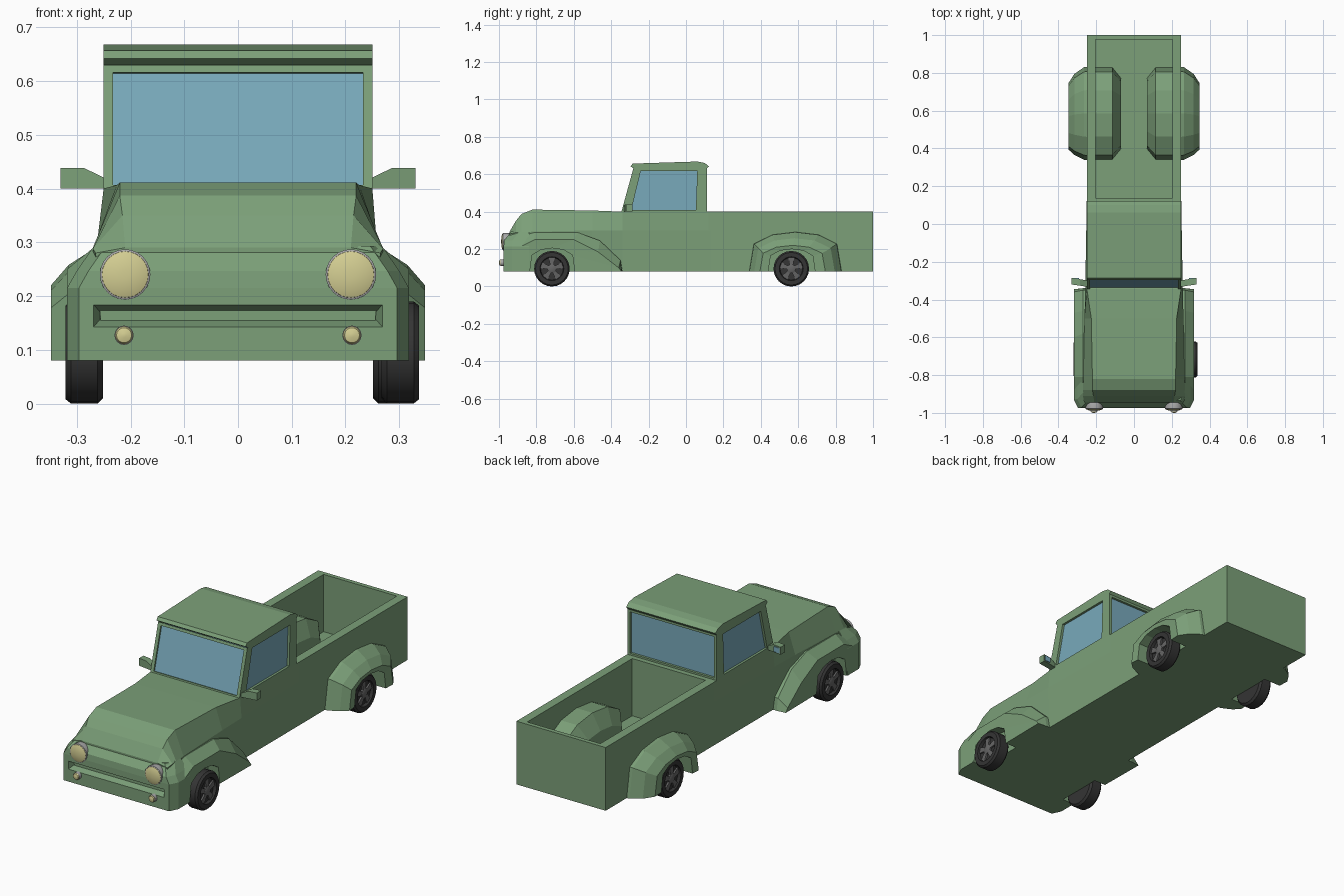
import bpy, bmesh, math
from mathutils import Vector

if "Cube" in bpy.data.objects:
    bpy.data.objects.remove(bpy.data.objects["Cube"])


def material(name, *rgb):
    m = bpy.data.materials.new(name)
    m.use_nodes = True
    m.diffuse_color = (*rgb, 1)
    m.node_tree.nodes["Principled BSDF"].inputs["Base Color"].default_value = (*rgb, 1)
    return m


GREEN = material("green_paint", .2, .35, .19)
GLASS = material("blue_glass", .19, .4, .5)
RUBBER = material("black_rubber", .035, .035, .035)
RIM = material("rim_grey", .13, .13, .13)
CHROME = material("light_grey", .4, .4, .4)
LENS = material("yellow_lens", .66, .62, .29)


def finish(name, bm, *mats, smooth=False):
    bmesh.ops.remove_doubles(bm, verts=bm.verts, dist=.0001)
    bmesh.ops.recalc_face_normals(bm, faces=bm.faces)
    mesh = bpy.data.meshes.new(name)
    bm.to_mesh(mesh)
    bm.free()
    for m in mats:
        mesh.materials.append(m)
    ob = bpy.data.objects.new(name, mesh)
    bpy.context.collection.objects.link(ob)
    if smooth:
        bpy.ops.object.select_all(action="DESELECT")
        ob.select_set(True)
        bpy.context.view_layer.objects.active = ob
        bpy.ops.object.shade_smooth_by_angle(angle=math.radians(35))
    return ob


def loft(name, sections, mat, smooth=False):
    """Closed solid through matching closed sections, capped at both ends."""
    bm = bmesh.new()
    rows = [[bm.verts.new(p) for p in s] for s in sections]
    n = len(rows[0])
    for a, b in zip(rows, rows[1:]):
        for i in range(n):
            j = (i + 1) % n
            bm.faces.new((a[i], a[j], b[j], b[i]))
    bm.faces.new(rows[0])
    bm.faces.new(rows[-1])
    return finish(name, bm, mat, smooth=smooth)


def box(name, x, y, z, mat):
    return loft(name, [[(x[0], y[0], h), (x[1], y[0], h), (x[1], y[1], h), (x[0], y[1], h)]
                       for h in z], mat)


def lathe(name, profile, centre, axis, mat, n=24):
    """Turn (radius, offset) pairs around the x or y axis."""
    c = Vector(centre)
    sections = []
    for r, a in profile:
        ring = []
        for i in range(n):
            t = math.tau * i / n
            u, v = r * math.cos(t), r * math.sin(t)
            ring.append(c + Vector((a, u, v) if axis == "x" else (u, a, v)))
        sections.append(ring)
    return loft(name, sections, mat, smooth=True)


def panel(bm, quad, margins, depth, index=0):
    """Framed quad with a recessed pane; margins are left, right, bottom, top."""
    a, b, c, d = [Vector(p) for p in quad]
    n = (b - a).cross(d - a).normalized()
    l, r, lo, hi = margins

    def at(u, v):
        return a.lerp(b, u).lerp(d.lerp(c, u), v)
    outer = [a, b, c, d]
    rim = [at(l, lo), at(1 - r, lo), at(1 - r, 1 - hi), at(l, 1 - hi)]
    pane = [p - n * depth for p in rim]
    for p, q in ((outer, rim), (rim, pane)):
        for i in range(4):
            j = (i + 1) % 4
            bm.faces.new([bm.verts.new(k) for k in (p[i], p[j], q[j], q[i])])
    bm.faces.new([bm.verts.new(p) for p in pane]).material_index = index


# Arch outline shared by fenders, wheel openings and bed humps
SHAPE = [(-1, 0), (-.9, .7), (-.5, .93), (0, 1), (.5, .93), (.9, .7), (1, 0)]


def arch(x, y, half, height, base=.08):
    return [(x, y + u * half, base + v * height) for u, v in SHAPE]


# Bed: open box with a deep recessed floor
bm = bmesh.new()
W, F, B, LOW, TOP = .25, .12, 1, .08, .4
low = [(-W, F, LOW), (W, F, LOW), (W, B, LOW), (-W, B, LOW)]
top = [(x, y, TOP) for x, y, _ in low]
panel(bm, top, (.09, .09, .02, .025), .29)
bm.faces.new([bm.verts.new(p) for p in low])
for i in range(4):
    j = (i + 1) % 4
    bm.faces.new([bm.verts.new(p) for p in (low[i], low[j], top[j], top[i])])
finish("cargo_bed", bm, GREEN)

# Lower cab and hood: sections along y of (y, top half width, top z, side half width, side z)
stations = [(.13, .25, .4, .25, .3), (-.34, .25, .4, .258, .3), (-.5, .226, .406, .262, .3),
            (-.82, .22, .411, .268, .293), (-.88, .22, .387, .27, .29),
            (-.91, .215, .35, .27, .288), (-.945, .21, .29, .265, .28)]
loft("cab_base_and_hood",
     [[(-.25, y, LOW), (.25, y, LOW), (ws, y, zs), (wt, y, zt), (-wt, y, zt), (-ws, y, zs)]
      for y, wt, zt, ws, zs in stations], GREEN)

# Nose with chamfered corners and a recessed grille slot
levels = [(.08, .318, -.975), (.215, .318, -.975), (.247, .3, -.972), (.293, .268, -.935)]
nose = loft("nose", [[(-w, -.84, z), (w, -.84, z), (w, y + .045, z), (w - .022, y, z),
                      (.022 - w, y, z), (-w, y + .045, z)] for z, w, y in levels], GREEN)
cutter = loft("grille_cutter", [[(-w, y, lo), (w, y, lo), (w, y, hi), (-w, y, hi)]
                                for y, w, lo, hi in ((-.985, .272, .139, .187),
                                                     (-.935, .255, .158, .169))], GREEN)
cutter.hide_render = True
cutter.hide_viewport = True
cutter.display_type = "WIRE"
cut = nose.modifiers.new("grille_slot", "BOOLEAN")
cut.operation = "DIFFERENCE"
cut.object = cutter

# Cab: four framed windows
bm = bmesh.new()
fl, fr = (-W, -.345, TOP), (W, -.345, TOP)
bl, br = (-W, .112, TOP), (W, .112, TOP)
tfl, tfr = (-W, -.282, .63), (W, -.282, .63)
tbl, tbr = (-W, .112, .63), (W, .112, .63)
panel(bm, (fl, fr, tfr, tfl), (.035, .035, .03, .06), .008, 1)
panel(bm, (br, bl, tbl, tbr), (.03, .03, .04, .05), .012, 1)
panel(bm, (fr, br, tbr, tfr), (.11, .13, .04, .06), .012, 1)
panel(bm, (bl, fl, tfl, tbl), (.13, .11, .04, .06), .012, 1)
finish("cab_windows", bm, GREEN, GLASS)

# Roof slab with a small overhang front and back
outline = [(-.27, .625), (-.296, .642), (-.285, .657), (.06, .668), (.1, .66),
           (.122, .643), (.108, .625)]
loft("roof", [[(x, y, z) for y, z in outline] for x in (-W, W)], GREEN)

# Front fender lines, as (y, z)
crown = [(-.88, .08), (-.88, .268), (-.81, .289), (-.58, .289), (-.46, .245), (-.35, .14), (-.34, .08)]
flank = [(-.88, .08), (-.88, .215), (-.81, .25), (-.6, .25), (-.47, .185), (-.36, .1), (-.345, .08)]

for s, side in ((1, "left"), (-1, "right")):
    # Front fender, open around the wheel
    rings = [[(.24 * s, *p) for p in crown], [(.27 * s, *p) for p in crown],
             [(.318 * s, *p) for p in flank],
             arch(.315 * s, -.715, .12, .125), arch(.24 * s, -.715, .12, .125)]
    loft(side + "_front_fender", list(zip(*rings)), GREEN)

    # Rear fender
    rings = [arch(.24 * s, .585, .248, .212), arch(.265 * s, .585, .245, .21),
             arch(.315 * s, .58, .215, .178), arch(.348 * s, .57, .175, .14),
             arch(.345 * s, .565, .125, .12), arch(.24 * s, .565, .125, .12)]
    loft(side + "_rear_fender", list(zip(*rings)), GREEN)

    # Wheel hump inside the bed
    rings = [arch(.21 * s, .585, .245, .22, .1), arch(.115 * s, .585, .245, .22, .1),
             arch(.07 * s, .585, .19, .14, .1), arch(.07 * s, .585, .19, -.005, .1),
             arch(.21 * s, .585, .245, -.005, .1)]
    loft(side + "_bed_hump", list(zip(*rings)), GREEN)

    # Wheels: tyre, rim lip, hub and five spokes
    for end, y in (("front", -.717), ("rear", .563)):
        x = (.302 if s > 0 and end == "front" else .286) * s
        name = side + "_" + end
        c = (x, y, .095)
        tyre = [(.06, -.035), (.085, -.035), (.095, -.025), (.095, .025), (.087, .035),
                (.064, .035), (.06, .02)]
        lathe(name + "_tyre", [(r, a * s) for r, a in tyre], c, "x", RUBBER)
        lathe(name + "_hub", [(r, a * s) for r, a in ((.024, .015), (.024, .03), (.015, .034))],
              c, "x", RIM, 15)
        bm = bmesh.new()
        for k in range(5):
            t = math.tau * k / 5 + math.pi / 2
            d = Vector((0, math.cos(t), math.sin(t)))
            e = Vector((0, -d.z, d.y))
            face = [Vector(c) + d * r + e * w + Vector((a * s, 0, 0)) for r, w, a in
                    ((.015, -.009, .03), (.06, -.016, .027), (.06, .016, .027), (.015, .009, .03))]
            back = [p - Vector((.01 * s, 0, 0)) for p in face]
            for q in [face, back] + [(face[i - 1], face[i], back[i], back[i - 1]) for i in range(4)]:
                bm.faces.new([bm.verts.new(p) for p in q])
        finish(name + "_spokes", bm, RIM)

    # Headlight and small lower lamp
    h = (.21 * s, 0, .24)
    lathe(side + "_headlight_housing", [(.012, -.905), (.03, -.915), (.043, -.935),
                                        (.047, -.96), (.047, -.978), (.044, -.98)], h, "y", CHROME)
    lathe(side + "_headlight_lens", [(.044, -.978), (.043, -.981), (.03, -.986), (.008, -.988)],
          h, "y", LENS)
    f = (.212 * s, 0, .127)
    lathe(side + "_lamp_housing", [(.018, -.96), (.018, -.992)], f, "y", CHROME, 16)
    lathe(side + "_lamp_lens", [(.017, -.991), (.014, -.997), (.004, -1)], f, "y", LENS, 16)

    # Door mirror with glass facing back
    shape = [(.245, .4), (.33, .4), (.33, .438), (.286, .438), (.245, .418)]
    loft(side + "_mirror", [[(x * s, y + (x - .25) * .15, z) for x, z in shape]
                            for y in (-.332, -.298)], GREEN)
    xs = sorted((.292 * s, .324 * s))
    box(side + "_mirror_glass", xs, (-.294, -.285), (.406, .432), GLASS)
